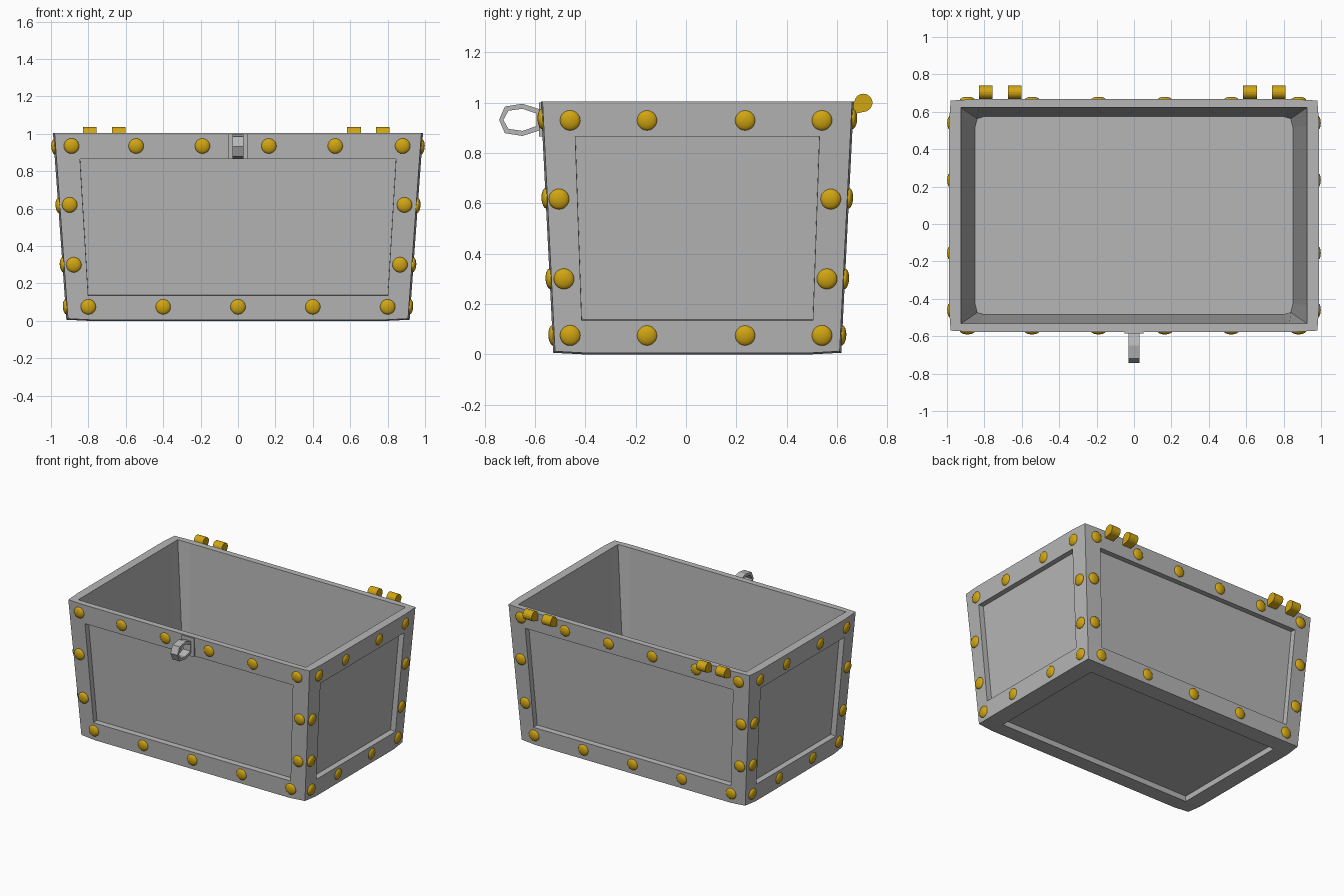
import bpy, bmesh
from math import sin, cos, radians, atan2
from mathutils import Matrix, Vector

if "Cube" in bpy.data.objects:
    bpy.data.objects.remove(bpy.data.objects["Cube"], do_unlink=True)


def material(name, rgb):
    m = bpy.data.materials.new(name)
    m.use_nodes = True
    m.diffuse_color = (*rgb, 1)
    m.node_tree.nodes["Principled BSDF"].inputs["Base Color"].default_value = (*rgb, 1)
    return m


GREY = material("grey metal", (0.47, 0.47, 0.47))
GOLD = material("gold", (0.64, 0.38, 0.006))
CY = 0.045          # centre of the box in depth
TOP = 1.005


def half_x(z):
    return 0.908 + 0.072 * z


def half_y(z):
    return 0.565 + 0.05 * z


def add_object(name, bm, mat, smooth=False):
    bmesh.ops.recalc_face_normals(bm, faces=bm.faces)
    me = bpy.data.meshes.new(name)
    bm.to_mesh(me)
    bm.free()
    me.materials.append(mat)
    for p in me.polygons:
        p.use_smooth = smooth
    ob = bpy.data.objects.new(name, me)
    bpy.context.collection.objects.link(ob)
    return ob


# Box: tapered shell with slightly bulging frames and recessed panels
def build_box():
    bm = bmesh.new()
    heights = [0.012, 0.135, 0.865, TOP]
    grid = {}
    for i in range(4):
        for j in range(4):
            for k in range(4):
                mid_i, mid_j = i in (1, 2), j in (1, 2)
                if mid_i and mid_j and k in (1, 2, 3):
                    continue
                z = heights[k]
                sx, sy = (1 if i > 1 else -1), (1 if j > 1 else -1)
                x = 0.793 + 0.06 * z if mid_i else half_x(z) + (0.009 if mid_j else 0)
                y = 0.455 + 0.035 * z if mid_j else half_y(z) + (0.007 if mid_i else 0)
                if k == 0:
                    z -= 0.006 * (mid_i + mid_j)
                grid[i, j, k] = bm.verts.new((sx * x, CY + sy * y, z))

    panels = []
    for a in range(3):
        for b in range(3):
            for side in range(5):
                def key(u, v):
                    return [(u, 0, v), (u, 3, v), (0, u, v), (3, u, v), (u, v, 0)][side]
                f = bm.faces.new([grid[key(a + du, b + dv)]
                                  for du, dv in ((0, 0), (1, 0), (1, 1), (0, 1))])
                if a == b == 1:
                    panels.append(f)

    # Rim and hollow inside, following the outline of the top
    loop = [(i, 0) for i in range(3)] + [(3, j) for j in range(3)]
    loop += [(3 - i, 3 - j) for i, j in loop]
    outer = [grid[i, j, 3] for i, j in loop]
    rim, floor = [], []
    for i, j in loop:
        sx, sy = (1 if i > 1 else -1), (1 if j > 1 else -1)
        mid_i, mid_j = i in (1, 2), j in (1, 2)
        rim.append(bm.verts.new((sx * (0.83 if mid_i else 0.926),
                                 CY + sy * (0.48 if mid_j else 0.578), TOP)))
        corner = 0.012 if not (mid_i or mid_j) else 0
        floor.append(bm.verts.new((sx * (0.8 if mid_i else 0.85 - corner),
                                   CY + sy * (0.47 if mid_j else 0.53 - corner), 0.07)))
    n = len(loop)
    for lower, upper in ((outer, rim), (rim, floor)):
        for q in range(n):
            r = (q + 1) % n
            bm.faces.new((lower[q], lower[r], upper[r], upper[q]))
    bm.faces.new(floor)

    bmesh.ops.recalc_face_normals(bm, faces=bm.faces)
    bmesh.ops.inset_individual(bm, faces=panels, thickness=0.001, depth=-0.04)
    add_object("box_body", bm, GREY)


# Extruded outline in the depth/height plane, optionally with a hole
def extrude_outline(name, outline, x, width, mat, hole=None):
    bm = bmesh.new()

    def ring(points, px):
        return [bm.verts.new((px, y, z)) for y, z in points]

    n = len(outline)
    a, b = ring(outline, x - width / 2), ring(outline, x + width / 2)
    bands = [(a, b)]
    if hole:
        c, d = ring(hole, x - width / 2), ring(hole, x + width / 2)
        bands += [(b, d), (d, c), (c, a)]
    else:
        bm.faces.new(a)
        bm.faces.new(b)
    for p, q in bands:
        for s in range(n):
            t = (s + 1) % n
            bm.faces.new((p[s], p[t], q[t], q[s]))
    return add_object(name, bm, mat)


# Rivets: flattened domes lying on the sloping walls
def build_studs(name, places, wall):
    bm = bmesh.new()
    for u, z in places:
        for s in (-1, 1):
            if wall == "y":
                loc = Vector((u, CY + s * (half_y(z) + 0.005), z))
                out = Vector((0, s, -0.05))
            else:
                loc = Vector((s * (half_x(z) + 0.005), u, z))
                out = Vector((s, 0, -0.072))
            turn = out.to_track_quat('Z', 'Y').to_matrix().to_4x4()
            bmesh.ops.create_uvsphere(
                bm, u_segments=20, v_segments=12, radius=0.041,
                matrix=Matrix.Translation(loc) @ turn @ Matrix.Diagonal((1, 1, 0.45, 1)))
    add_object(name, bm, GOLD, smooth=True)


build_box()

long_wall = [(x, 0.935) for x in (-0.89, -0.545, -0.19, 0.165, 0.52, 0.88)]
long_wall += [(-0.8 + 0.4 * i, 0.075) for i in range(5)]
long_wall += [(-0.9, 0.62), (0.89, 0.62), (-0.878, 0.3), (0.866, 0.3)]
build_studs("front_and_back_studs", long_wall, "y")

short_wall = [(y, z) for y in (-0.46, -0.155, 0.235, 0.54) for z in (0.075, 0.93)]
short_wall += [(-0.505, 0.617), (0.575, 0.617), (-0.485, 0.3), (0.56, 0.3)]
build_studs("side_studs", short_wall, "x")

# Hinge knuckles: round barrels with a short tail on the back wall
barrel = [(0.705 + 0.036 * cos(radians(t)), 1.0 + 0.036 * sin(radians(t)))
          for t in range(-70, 171, 20)]
knuckle = barrel + [(0.655, 0.99), (0.655, 0.952)]
for number, x in enumerate((-0.792, -0.638, 0.62, 0.773)):
    extrude_outline(f"hinge_knuckle_{number + 1}", knuckle, x, 0.073, GOLD)

# Latch: backing plate and faceted loop
extrude_outline("latch_plate", [(-0.56, 0.865), (-0.585, 0.865), (-0.585, 1.0), (-0.56, 1.0)],
                0, 0.1, GREY)


def mirrored(half):
    return half + [(y, 2 * 0.932 - z) for y, z in reversed(half) if z != 0.932]


loop_outer = mirrored([(-0.743, 0.932), (-0.72, 0.985), (-0.65, 0.996), (-0.575, 0.972)])
loop_inner = mirrored([(-0.726, 0.932), (-0.706, 0.968), (-0.65, 0.976), (-0.595, 0.957)])
extrude_outline("latch_loop", loop_outer, 0, 0.058, GREY, hole=loop_inner)
